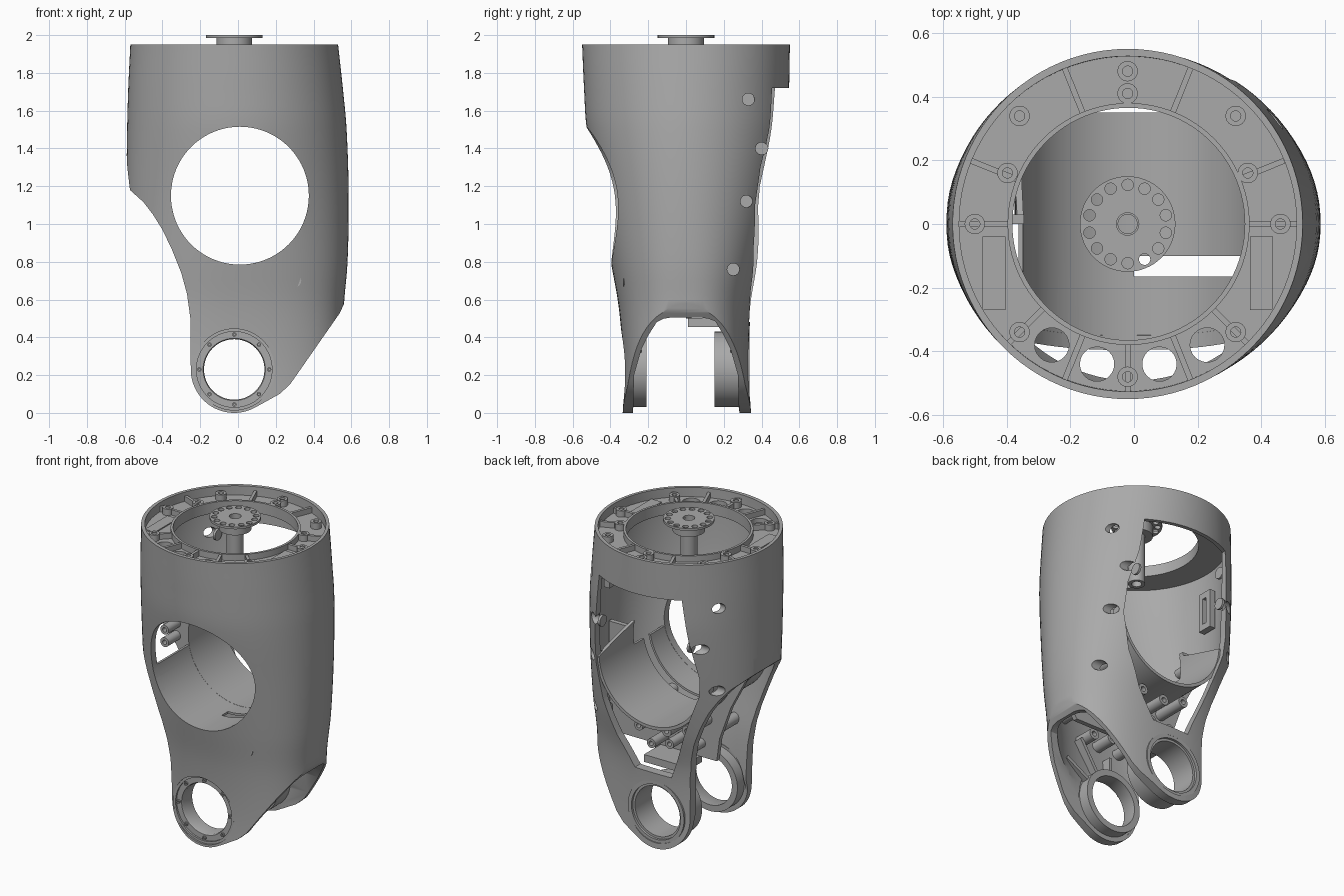
import bpy, bmesh
from math import sin, cos, pi, radians, copysign
from mathutils import Vector

cube = bpy.data.objects.get("Cube")
if cube:
    bpy.data.objects.remove(cube, do_unlink=True)

metal = bpy.data.materials.new("cast_grey")
metal.use_nodes = True
grey = (0.4, 0.4, 0.4, 1)
metal.diffuse_color = grey
for node in metal.node_tree.nodes:
    if node.type == 'BSDF_PRINCIPLED':
        node.inputs["Base Color"].default_value = grey
parts = []


def make(name, bm, keep=True):
    bmesh.ops.remove_doubles(bm, verts=bm.verts, dist=1e-5)
    bmesh.ops.recalc_face_normals(bm, faces=bm.faces)
    me = bpy.data.meshes.new(name)
    bm.to_mesh(me)
    bm.free()
    ob = bpy.data.objects.new(name, me)
    bpy.context.collection.objects.link(ob)
    if keep:
        parts.append(ob)
    else:
        ob.hide_render = True
    return ob


def bridge(bm, rings, closed=False):
    n = len(rings[0])
    for a, b in zip(rings, rings[1:] + rings[:1] if closed else rings[1:]):
        for i in range(n):
            j = (i + 1) % n
            bm.faces.new((a[i], a[j], b[j], b[i]))
    if not closed:
        bm.faces.new(rings[0])
        bm.faces.new(rings[-1])


def prism(name, pts, axis, lo, hi, keep=False):
    place = {'X': lambda a, b, h: (h, a, b), 'Y': lambda a, b, h: (a, h, b),
             'Z': lambda a, b, h: (a, b, h)}[axis]
    bm = bmesh.new()
    bridge(bm, [[bm.verts.new(place(a, b, h)) for a, b in pts] for h in (lo, hi)])
    return make(name, bm, keep)


def lathe(name, profile, axis, cx, cz=0, segs=72):
    bm = bmesh.new()
    rings = []
    for r, h in profile:
        ring = []
        for i in range(segs):
            a, b = cx + r * cos(2 * pi * i / segs), cz + r * sin(2 * pi * i / segs)
            ring.append(bm.verts.new((a, b, h) if axis == 'Z' else (a, h, b)))
        rings.append(ring)
    bridge(bm, rings, closed=True)
    return make(name, bm)


def tube(name, r_in, r_out, lo, hi, axis, cx, cz=0, segs=72):
    return lathe(name, [(r_in, lo), (r_out, lo), (r_out, hi), (r_in, hi)], axis, cx, cz, segs)


def circle(a, b, r, n=24, start=0, end=2 * pi):
    return [(a + r * cos(start + (end - start) * i / n), b + r * sin(start + (end - start) * i / n))
            for i in range(n)]


def rect(a0, a1, b0, b1):
    return [(a0, b0), (a1, b0), (a1, b1), (a0, b1)]


def boolean(ob, tool, op='DIFFERENCE'):
    m = ob.modifiers.new("cut", 'BOOLEAN')
    m.object, m.operation, m.solver = tool, op, 'EXACT'
    dg = bpy.context.evaluated_depsgraph_get()
    me = bpy.data.meshes.new_from_object(ob.evaluated_get(dg))
    ob.modifiers.clear()
    ob.data = me
    bpy.data.objects.remove(tool, do_unlink=True)


# Body sections: z, centre x, half width, front depth, back depth, squareness, wall
SECTIONS = [(-0.05, 0, .56, .336, .346, 2.5, .06), (.25, 0, .56, .332, .335, 2.5, .06),
            (.55, 0, .56, .355, .345, 2.4, .055), (.8, 0, .58, .398, .405, 2.25, .045),
            (1.15, -.002, .588, .46, .48, 2.1, .04), (1.5, -.006, .581, .525, .54, 2, .035),
            (1.72, -.013, .568, .54, .546, 2, .025), (1.95, -.02, .55, .55, .55, 2, .022)]


def loft(name, inset=False, keep=False, segs=96, steps=5):
    keys = [Vector(s) for s in SECTIONS]
    rows = []
    for i in range(len(keys) - 1):
        p0, p1, p2, p3 = keys[max(i - 1, 0)], keys[i], keys[i + 1], keys[min(i + 2, len(keys) - 1)]
        m1 = (p2 - p0) / (p2[0] - p0[0]) * (p2[0] - p1[0])
        m2 = (p3 - p1) / (p3[0] - p1[0]) * (p2[0] - p1[0])
        for k in range(steps):
            t = k / steps
            row = (p1 * (2*t**3 - 3*t*t + 1) + m1 * (t**3 - 2*t*t + t)
                   + p2 * (3*t*t - 2*t**3) + m2 * (t**3 - t*t))
            row[0] = p1[0] + t * (p2[0] - p1[0])
            rows.append(row)
    rows.append(keys[-1].copy())
    if inset:
        rows[0][0] -= .1
        rows[-1][0] += .1
    bm = bmesh.new()
    rings = []
    for z, cx, hx, front, back, n, wall in rows:
        w = wall if inset else 0
        ring = []
        for i in range(segs):
            c, s = cos(2 * pi * i / segs), sin(2 * pi * i / segs)
            depth = (back if s > 0 else front) - w
            ring.append(bm.verts.new((cx + (hx - w) * copysign(abs(c) ** (2 / n), c),
                                      depth * copysign(abs(s) ** (2 / n), s), z)))
        rings.append(ring)
    bridge(bm, rings)
    return make(name, bm, keep)


JX, JZ = -.02, .23      # lower joint axis
WX, WZ = .01, 1.15      # through window axis

# Outer shell trimmed to the side profile and hollowed
shell = loft("outer_shell", keep=True)
profile = ([(.75, 2.1), (-.75, 2.1), (-.75, 1.5), (-.592, 1.42), (-.586, 1.3), (-.572, 1.18),
            (-.5, 1.115), (-.45, 1.05), (-.4, .97), (-.35, .865), (-.3, .74), (-.27, .63), (-.252, .5)]
           + circle(JX, JZ, .23, 40, pi, radians(298))
           + [(.09, .028), (.22, .1), (.275, .15), (.54, .53), (.75, 1)])
boolean(shell, prism("profile", profile, 'Y', -1, 1), 'INTERSECT')
boolean(shell, loft("cavity", inset=True))

# Fork arch between the two legs
arch = [(-.285, -.2), (-.275, .2), (-.235, .34), (-.2, .41), (-.155, .48), (-.12, .498), (-.08, .505),
        (.08, .505), (.12, .498), (.155, .485), (.2, .41), (.235, .34), (.275, .2), (.285, -.2)]
boolean(shell, prism("arch", arch, 'X', -1, 1))

# Front window, back opening, joint bores
boolean(shell, prism("window", circle(WX, WZ, .365, 80), 'Y', -1, .1))
opening = [(-.3, 1.72), (.3, 1.72), (.33, 1.5), (.375, 1.3), (.385, 1.1), (.34, .87), (.25, .66),
           (.13, .48), (-.13, .48), (-.2, .66), (-.27, .85), (-.36, 1.08), (-.37, 1.2), (-.33, 1.45)]
boolean(shell, prism("opening", opening, 'Y', .1, 1))
boolean(shell, prism("front_bore", circle(JX, JZ, .215, 64), 'Y', -1, 0))
boolean(shell, prism("back_bore", circle(JX, JZ, .195, 64), 'Y', 0, 1))

# Blind side screw holes with plugs behind them
for y, z, x in [(.33, 1.66, .37), (.4, 1.4, .31), (.32, 1.12, .385), (.25, .76, .37)]:
    boolean(shell, prism("screw_hole", circle(y, z, .032), 'X', -1, 1))
    for side in (-1, 1):
        if side > 0 or z > 1:
            prism("screw_plug", circle(y, z, .036), 'X', side * x, side * (x + .015), True)

# Lower half of the through tunnel, trimmed to the body, with a drain slot
tunnel = tube("tunnel", .365, .385, 0, .35, 'Y', WX, WZ, 96)
boolean(tunnel, prism("tunnel_top", [(-.2, 1.29), (.4, 1.12), (.6, 1.12), (.6, 2), (-.2, 2)], 'X', -1, 1))
collar = tube("window_collar", .366, .38, -.6, .01, 'Y', WX, WZ, 96)
boolean(collar, loft("trim"), 'INTERSECT')
boolean(collar, prism("collar_top", rect(-1, 1, 1.08, 2), 'Y', -1, 1))
boolean(collar, prism("slot", rect(0, .5, -.165, -.1), 'Z', .5, 1.3))

# Bulkhead around the tunnel, closing the lower cavity
outline = [(.53, 1.2), (.53, .6), (.46, .5), (-.24, .5), (-.26, .65), (-.34, .87),
           (-.44, 1.06), (-.53, 1.16), (-.54, 1.25), (-.3, 1.25), (-.3, 1.2)]
bulkhead = prism("bulkhead", outline, 'Y', 0, .03, True)
boolean(bulkhead, prism("bulkhead_bore", circle(WX, WZ, .37, 80), 'Y', -1, 1))
prism("saddle_block", rect(.01, .2, .455, .502), 'X', -.12, .16, True)

# Stud bosses on the bulkhead and behind the front wall
for angle in (-25, -42, -58, -74, -95, -115):
    a = radians(angle)
    tube("stud_boss", .016, .034, .02, .24, 'Y', WX + .435 * cos(a), WZ + .435 * sin(a), 24)
for x, z in [(.0, .6), (.13, .57), (-.13, .59), (.22, .66)]:
    tube("low_stud", .014, .03, .02, .17, 'Y', x, z, 24)
for x, z in [(-.13, .62), (.02, .62), (.16, .6), (.3, .7)]:
    tube("front_stud", .016, .035, -.33, -.17, 'Y', x, z, 24)
for z in (1.12, 1.2):
    tube("side_stud", .014, .03, -.12, .01, 'Y', -.44, z, 24)

# Joint rings at the feet of the legs
lathe("front_joint_ring", [(.16, -.3), (.165, -.31), (.2, -.31), (.2, -.322), (.216, -.322),
                           (.216, -.28), (.2, -.28), (.2, -.21), (.16, -.21)], 'Y', JX, JZ)
lathe("back_joint_ring", [(.16, .15), (.2, .15), (.2, .335), (.175, .335), (.175, .32), (.16, .32)],
      'Y', JX, JZ)
for i in range(8):
    a = pi * i / 4
    tube("joint_screw", .005, .012, -.32, -.305, 'Y', JX + .185 * cos(a), JZ + .185 * sin(a), 12)


def radial_box(name, angle, r0, r1, width, lo, hi, axis, cx, cy):
    c, s = cos(radians(angle)), sin(radians(angle))
    pts = [(cx + r * c - w * s, cy + r * s + w * c)
           for r, w in rect(r0, r1, -width / 2, width / 2)]
    return prism(name, pts, axis, lo, hi, True)


# Stiffening ribs inside the legs
for angle, reach in [(30, .38), (58, .42), (90, .3)]:
    radial_box("front_leg_rib", angle, .19, reach, .022, -.3, -.235, 'Y', JX, JZ)
radial_box("back_leg_rib", 30, .19, .38, .022, .235, .3, 'Y', JX, JZ)

# Top flange with lip, ribs, bolt bosses and cable holes
flange = lathe("top_flange", [(.365, 1.86), (.535, 1.86), (.535, 1.89), (.38, 1.89), (.38, 1.93), (.365, 1.93)],
               'Z', JX + .003, 0, 96)
for x, y in [(-.258, -.38), (-.116, -.44), (.08, -.44), (.23, -.38)]:
    boolean(flange, prism("cable_hole", circle(x, y, .054), 'Z', 1.8, 1.91))
for angle in (0, 22, 68, 112, 158, 180, 225, 248, 270, 292, 315):
    radial_box("flange_rib", angle, .372, .53, .018, 1.88, 1.925, 'Z', JX, 0)
for r, angle in [(.41, 90), (.41, 23), (.41, 157)] + [(.48, k * 45) for k in range(8)]:
    a = radians(angle)
    tube("bolt_boss", .016, .032, 1.88, 1.93, 'Z', JX + r * cos(a), r * sin(a), 24)
for side in (-1, 1):
    x = JX + side * .42
    prism("flange_pad", rect(x - .036, x + .036, -.27, -.04), 'Z', 1.885, 1.897, True)

# Output shaft and drilled hub disc
tube("output_shaft", .03, .05, 1.6, 1.96, 'Z', JX, 0, 32)
tube("hub_neck", .035, .095, 1.92, 1.987, 'Z', JX, 0, 48)
disc = tube("hub_disc", .035, .15, 1.985, 2.0, 'Z', JX, 0, 64)
for i in range(14):
    a = 2 * pi * i / 14 + pi / 2
    boolean(disc, prism("hub_hole", circle(JX + .123 * cos(a), .123 * sin(a), .018, 16), 'Z', 1.9, 2.1))

# Slotted brackets on the inner side walls
for side in (-1, 1):
    x = side * .505 - .01
    bracket = prism("wall_bracket", rect(0, .1, 1.45, 1.7), 'X', x - .02, x + .02, True)
    boolean(bracket, prism("bracket_slot", rect(.035, .065, 1.49, 1.66), 'X', x - .1, x + .1))

# Material and shading
for ob in parts:
    me = ob.data
    me.materials.clear()
    me.materials.append(metal)
    me.shade_smooth()
    me.set_sharp_from_angle(angle=radians(30))
